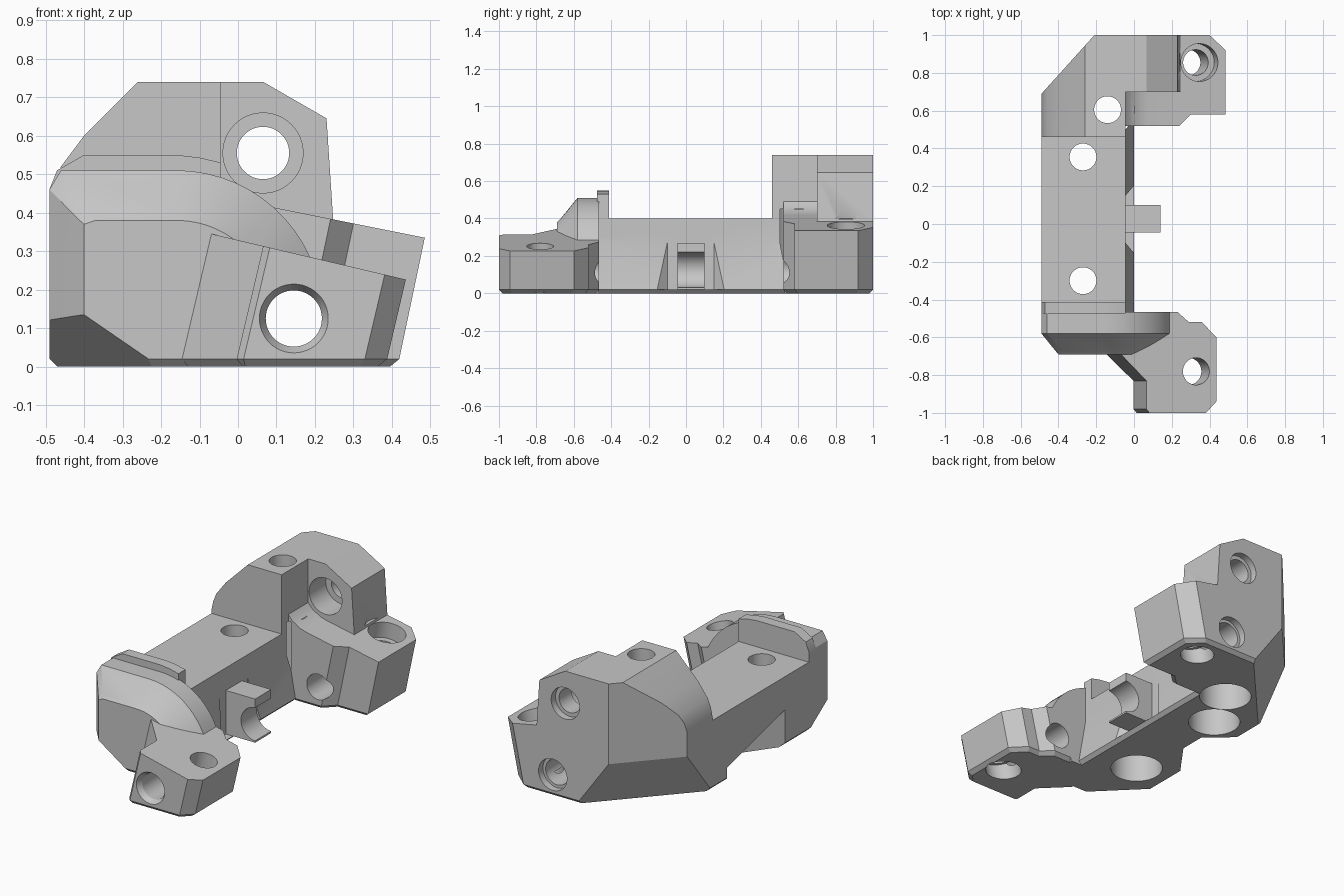
import bpy, bmesh
from math import sin, cos, radians
from mathutils import Vector

cube = bpy.data.objects.get("Cube")
if cube:
    bpy.data.objects.remove(cube, do_unlink=True)

grey = bpy.data.materials.new("neutral grey")
grey.use_nodes = True
COLOUR = (0.57, 0.57, 0.57, 1)
grey.diffuse_color = COLOUR
grey.node_tree.nodes["Principled BSDF"].inputs["Base Color"].default_value = COLOUR


def loft(name, rings, chamfer=0):
    """Solid skinned through matching rings, with an optional bottom chamfer."""
    bm = bmesh.new()
    loops = [[bm.verts.new(p) for p in ring] for ring in rings]
    for a, b in zip(loops, loops[1:]):
        for i in range(len(a)):
            j = (i + 1) % len(a)
            bm.faces.new((a[i], a[j], b[j], b[i]))
    bm.faces.new(loops[0][::-1])
    bm.faces.new(loops[-1])
    bmesh.ops.recalc_face_normals(bm, faces=bm.faces)
    if chamfer:
        low = [e for e in bm.edges if all(abs(v.co.z) < 1e-5 for v in e.verts)]
        bmesh.ops.bevel(bm, geom=low, offset=chamfer, segments=1, affect='EDGES')
    mesh = bpy.data.meshes.new(name)
    bm.to_mesh(mesh)
    bm.free()
    mesh.materials.append(grey)
    ob = bpy.data.objects.new(name, mesh)
    bpy.context.collection.objects.link(ob)
    return ob


def slab(name, profile, y0, y1):
    """Front profile (x, z) swept from y0 to y1."""
    return loft(name, [[(x, y, z) for x, z in profile] for y in (y0, y1)])


def tilted_lug(name, plan, lean, top, slope):
    """Plan outline at the floor, leaning towards +x, with a sloping top."""
    upper = []
    for x, y in plan:
        z = (top - slope * x) / (1 + slope * lean)
        upper.append((x + lean * z, y, z))
    return loft(name, [[(x, y, 0) for x, y in plan], upper], 0.02)


def rod(start, end, r0, r1=None, n=48):
    """Round cutter between two points."""
    a, b = Vector(start), Vector(end)
    q = (b - a).to_track_quat('Z', 'Y')
    rings = [[c + q @ Vector((r * cos(radians(360 * i / n)), r * sin(radians(360 * i / n)), 0))
              for i in range(n)] for c, r in ((a, r0), (b, r0 if r1 is None else r1))]
    return loft("hole_cutter", rings)


def corner_cutter(nx, ny, levels):
    """Block lying beyond a corner plane whose distance changes with height."""
    return loft("corner_cutter", [[(nx * d - ny * t, ny * d + nx * t, z) for d, t in
                                   ((dist, -1), (dist, 1), (dist + 1, 1), (dist + 1, -1))]
                                  for z, dist in levels])


def combine(target, other, mode):
    mod = target.modifiers.new("combine", 'BOOLEAN')
    mod.operation, mod.solver, mod.object = mode, 'EXACT', other
    bpy.context.view_layer.objects.active = target
    bpy.ops.object.modifier_apply(modifier=mod.name)
    bpy.data.objects.remove(other, do_unlink=True)


# Long body with a flared foot on its inner side
body = slab("mounting_block", [(-.49, .02), (-.47, 0), (-.02, 0), (0, .02),
                               (-.045, .27), (-.045, .4), (-.49, .4)], -.5, .53)

# Rounded hood at the front: straight band, then a tapered nose
def hood_ring(y, left, shoulder, top, radius, floor=0):
    arc = [(-.16 + radius * cos(radians(t)), y, .13 + radius * sin(radians(t)))
           for t in range(90, 20, -6)]
    return [(left, y, floor), (left, y, shoulder), (left + .03, y, top)] + arc + [(.05, y, floor)]

hood = loft("hood", [hood_ring(-.465, -.49, .46, .51, .38),
                     hood_ring(-.58, -.49, .46, .51, .38),
                     hood_ring(-.67, -.417, .385, .4, .27),
                     hood_ring(-.69, -.40, .37, .38, .25, .02)])
lip = slab("hood_lip", [(-.49, .35), (-.49, .46), (-.47, .51), (-.40, .55), (-.16, .55),
                        (-.10, .543), (-.045, .53), (-.045, .35)], -.475, -.413)
for part in (hood, lip):
    combine(body, part, 'UNION')
combine(body, corner_cutter(-.707, -.707, ((-.1, .529), (.135, .771), (1, .771))), 'DIFFERENCE')

# Tall rear block, its side wing and the fillet to the ledge
tower = slab("rear_tower", [(-.47, 0), (-.49, .02), (-.49, .42), (-.48, .47), (-.46, .52),
                            (-.40, .6), (-.26, .74), (-.045, .74), (-.045, 0)], .46, 1)
wing = slab("rear_wing", [(-.1, .02), (-.1, .74), (.065, .74), (.23, .645),
                          (.25, .34), (.2, .02)], .70, 1)
fillet = slab("ledge_fillet", [(-.1, .3), (-.1, .49), (-.045, .49), (-.02, .46), (.03, .43),
                               (.09, .412), (.09, .3)], .52, .75)

# Leaning clamp lugs at both ends
rear_lug = tilted_lug("rear_lug", [(-.13, .52), (.16, .52), (.222, .58), (.415, .58),
                                   (.415, .92), (.326, 1), (-.13, 1)], .21, .432, .2)
front_lug = tilted_lug("front_lug", [(-.15, -.465), (-.15, -.69), (-.008, -.83), (-.008, -.98),
                                     (.01, -1), (.325, -1), (.383, -.94), (.383, -.60),
                                     (.303, -.52), (.23, -.52), (.165, -.465)],
                       .235, .3286, .235)
for part in (tower, wing, fillet, rear_lug):
    combine(body, part, 'UNION')
combine(body, corner_cutter(-.742, .67, ((-.1, .623), (.28, .826), (1, .826))), 'DIFFERENCE')
combine(body, front_lug, 'UNION')

# Recess in the foot and undercut on the outer side
recess = [(-.045, -.1), (.03, -.19), (.03, .24), (-.045, .15)]
undercut = [(-.55, -.28), (-.325, .03), (-.325, .18), (-.55, .38)]
combine(body, loft("recess_cutter", [[(x, y, z) for x, y in recess] for z in (.02, .35)]),
        'DIFFERENCE')
combine(body, loft("undercut_cutter", [[(x, y, -.05) for x, y in undercut],
                                       [(x, y, .16 - .25 * y) for x, y in undercut]]),
        'DIFFERENCE')

# Small saddle that cradles the cross rod
saddle = slab("rod_saddle", [(-.1, .02), (.14, .02), (.14, .27), (-.1, .27)], -.045, .1)
combine(saddle, rod((.145, -.2, .125), (.145, .2, .125), .095), 'DIFFERENCE')
combine(body, saddle, 'UNION')

holes = []
# Vertical screw holes with wide pockets underneath
for x, y, depth in ((-.27, -.3, .2), (-.27, .355, .2), (-.14, .605, .45)):
    holes += [rod((x, y, -.1), (x, y, .9), .071), rod((x, y, -.1), (x, y, depth), .14)]
# Lengthwise rod hole through both lugs, with countersunk mouths
for y0, y1 in ((-1.1, -.4), (.45, 1.1)):
    holes.append(rod((.145, y0, .125), (.145, y1, .125), .073))
holes += [rod((.145, -1.001, .125), (.145, -.97, .125), .09, .073),
          rod((.145, 1.001, .125), (.145, .96, .125), .09)]
# Upper hole with a deep counterbore
holes += [rod((.065, .6, .555), (.065, 1.1, .555), .068),
          rod((.065, .6, .555), (.065, .85, .555), .104),
          rod((.065, 1.001, .555), (.065, .96, .555), .09)]
# Leaning clamp screw holes and tool clearance above the rear one
def leaning(x, y, lean, z0, z1, r):
    return rod((x + lean * z0, y, z0), (x + lean * z1, y, z1), r)

holes += [leaning(.27, .855, .21, -.1, .5, .068), leaning(.27, .855, .21, .27, .5, .1),
          leaning(.27, .855, .21, .375, .9, .12), leaning(.27, .855, .21, -.1, .07, .09),
          leaning(.27, -.78, .235, -.1, .5, .072), leaning(.27, -.78, .235, -.1, .07, .095)]
for hole in holes:
    combine(body, hole, 'DIFFERENCE')

bpy.ops.object.select_all(action='DESELECT')
body.select_set(True)
bpy.context.view_layer.objects.active = body
bpy.ops.object.shade_smooth_by_angle(angle=radians(25))
